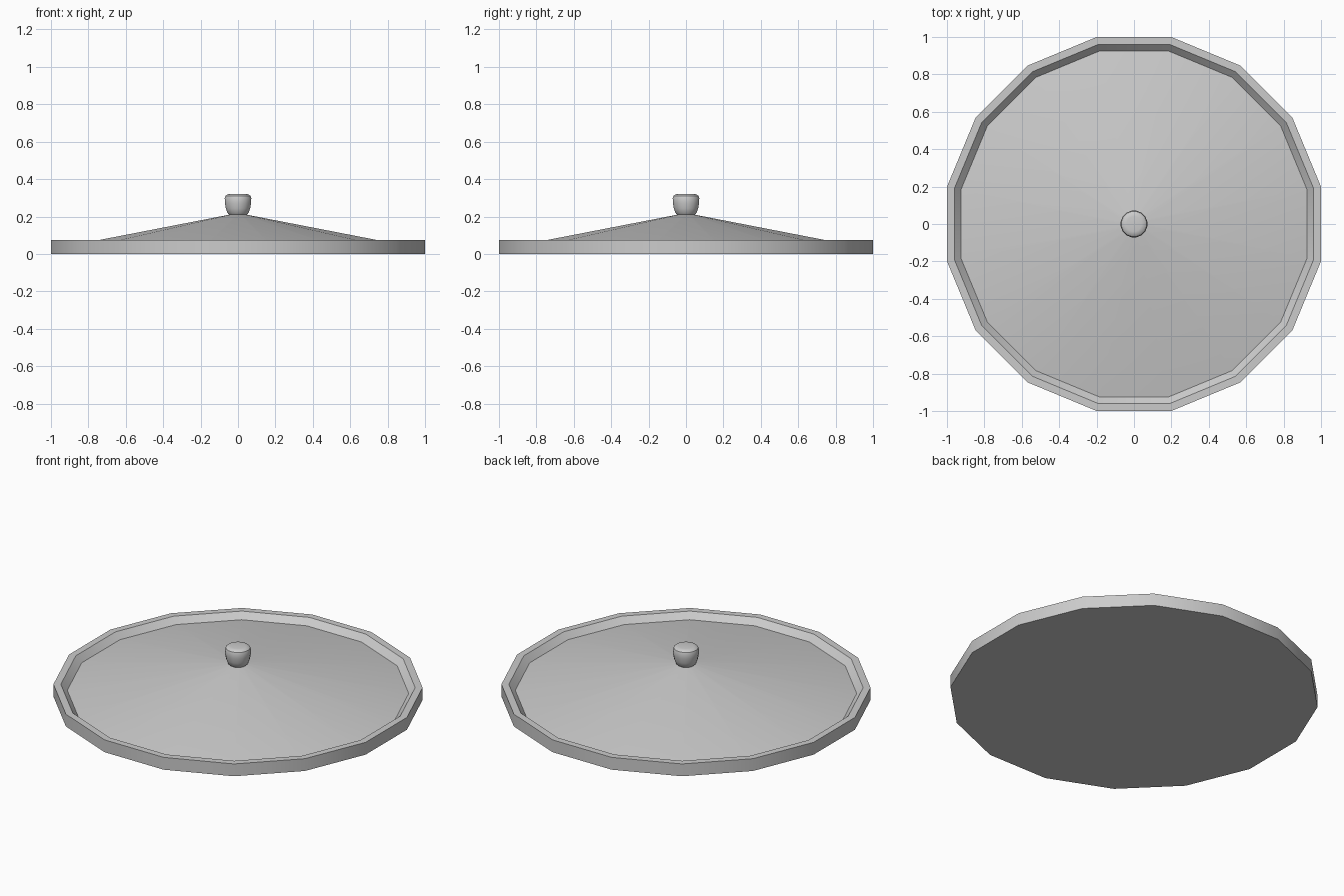
import bpy, bmesh, math

if "Cube" in bpy.data.objects:
    bpy.data.objects.remove(bpy.data.objects["Cube"])

grey = bpy.data.materials.new("light_grey")
grey.diffuse_color = (0.6, 0.6, 0.6, 1)
grey.use_nodes = True
grey.node_tree.nodes["Principled BSDF"].inputs["Base Color"].default_value = grey.diffuse_color


def lathe(name, profile, sides):
    """Spin (apothem, z) points around z, with flat sides facing the axes."""
    bm = bmesh.new()
    k = 1 / math.cos(math.pi / sides)
    rings = []
    for r, z in profile:
        if r == 0:
            rings.append([bm.verts.new((0, 0, z))] * sides)
            continue
        angles = [(i + 0.5) * math.tau / sides for i in range(sides)]
        rings.append([bm.verts.new((r * k * math.cos(a), r * k * math.sin(a), z)) for a in angles])
    for lo, hi in zip(rings, rings[1:]):
        for i in range(sides):
            j = (i + 1) % sides
            bm.faces.new(dict.fromkeys((lo[i], lo[j], hi[j], hi[i])))
    bmesh.ops.recalc_face_normals(bm, faces=bm.faces)
    mesh = bpy.data.meshes.new(name)
    bm.to_mesh(mesh)
    bm.free()
    mesh.materials.append(grey)
    obj = bpy.data.objects.new(name, mesh)
    bpy.context.collection.objects.link(obj)
    bpy.ops.object.select_all(action='DESELECT')
    obj.select_set(True)
    bpy.context.view_layer.objects.active = obj
    bpy.ops.object.shade_smooth_by_angle(angle=math.radians(30))
    return obj


# Lid: flat underside, raised rim, sloped inner lip and shallow cone
lathe("lid", [(0, 0), (1, 0), (1, 0.075), (0.96, 0.075), (0.925, 0.039),
              (0.04, 0.211), (0, 0.213)], 16)

# Knob: rounded handle, narrower at its foot
lathe("knob", [(0, 0.205), (0.046, 0.208), (0.057, 0.220), (0.065, 0.243),
               (0.070, 0.272), (0.071, 0.298), (0.067, 0.310), (0.057, 0.318),
               (0.040, 0.321), (0, 0.321)], 16)
